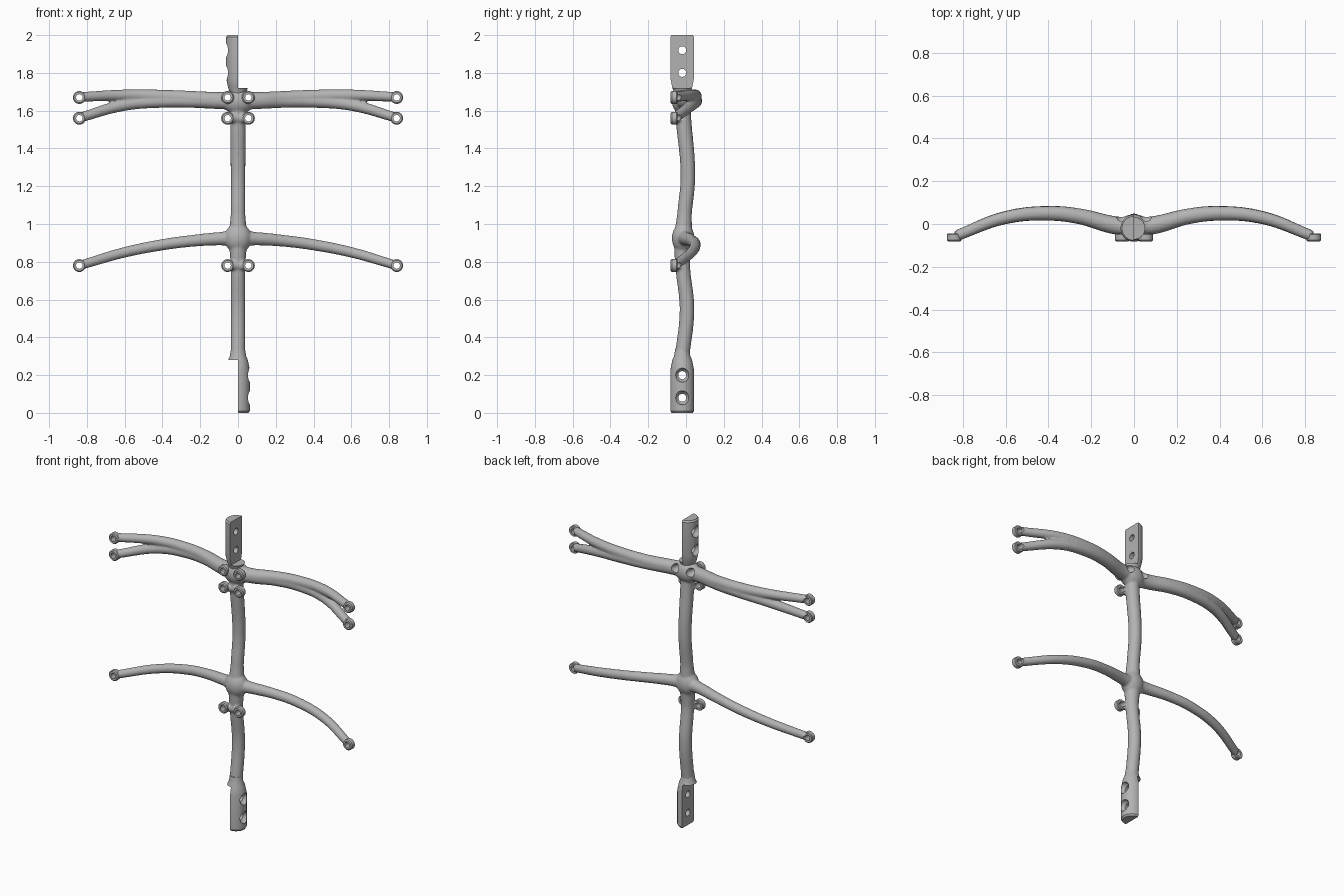
import bpy, bmesh, math
from mathutils import Matrix, Vector

cube = bpy.data.objects.get("Cube")
if cube:
    bpy.data.objects.remove(cube)

grey = bpy.data.materials.new("satin_grey")
grey.use_nodes = True
grey.diffuse_color = (0.45, 0.45, 0.45, 1)
grey.node_tree.nodes["Principled BSDF"].inputs["Base Color"].default_value = (0.45, 0.45, 0.45, 1)

ALONG_X = Matrix.Rotation(math.pi / 2, 4, 'Y')    # lathe axis to +x
ALONG_Y = Matrix.Rotation(-math.pi / 2, 4, 'X')   # lathe axis to +y


def add_object(name, mesh):
    ob = bpy.data.objects.new(name, mesh)
    bpy.context.collection.objects.link(ob)
    return ob


def lathe(bm, profile, matrix, closed=False, steps=32):
    """Spin (radius, height) points about z, then place with the matrix."""
    verts = [bm.verts.new((r, 0, h)) for r, h in profile]
    edges = [bm.edges.new(p) for p in zip(verts, verts[1:])]
    if closed:
        edges.append(bm.edges.new((verts[-1], verts[0])))
    before = set(bm.verts) - set(verts)
    bmesh.ops.spin(bm, geom=verts + edges, cent=(0, 0, 0), axis=(0, 0, 1),
                   angle=2 * math.pi, steps=steps)
    new = [v for v in bm.verts if v not in before]
    bmesh.ops.remove_doubles(bm, verts=new, dist=1e-5)
    new = [v for v in bm.verts if v not in before]
    bmesh.ops.transform(bm, matrix=matrix, verts=new)


def finish(bm, name):
    bmesh.ops.recalc_face_normals(bm, faces=bm.faces)
    mesh = bpy.data.meshes.new(name)
    bm.to_mesh(mesh)
    bm.free()
    return add_object(name, mesh)


def bake(ob):
    """Replace an object's mesh or curve by its evaluated mesh."""
    deps = bpy.context.evaluated_depsgraph_get()
    deps.update()
    mesh = bpy.data.meshes.new_from_object(ob.evaluated_get(deps))
    name = ob.name
    bpy.data.objects.remove(ob)
    return add_object(name, mesh)


def cut(ob, cutters):
    for c in cutters:
        c.hide_render = True
        mod = ob.modifiers.new("cut", 'BOOLEAN')
        mod.operation, mod.solver, mod.object = 'DIFFERENCE', 'EXACT', c
    ob = bake(ob)
    for c in cutters:
        bpy.data.objects.remove(c)
    return ob


def shade(ob, degrees=40):
    ob.data.materials.clear()
    ob.data.materials.append(grey)
    bpy.ops.object.select_all(action='DESELECT')
    ob.select_set(True)
    bpy.context.view_layer.objects.active = ob
    bpy.ops.object.shade_smooth_by_angle(angle=math.radians(degrees))


def tube(bm, points):
    """Add a smooth round tube through (x, y, z, radius) points."""
    curve = bpy.data.curves.new("path", 'CURVE')
    curve.dimensions = '3D'
    curve.bevel_depth, curve.bevel_resolution = 1, 6
    curve.use_fill_caps = True
    spline = curve.splines.new('BEZIER')
    spline.bezier_points.add(len(points) - 1)
    for p, (x, y, z, r) in zip(spline.bezier_points, points):
        p.co, p.radius = (x, y, z), r
        p.handle_left_type = p.handle_right_type = 'AUTO'
    ob = bake(add_object("path", curve))
    bm.from_mesh(ob.data)
    bpy.data.objects.remove(ob)


def ball(bm, centre, scale):
    matrix = Matrix.Translation(centre) @ Matrix.Diagonal((*scale, 1))
    bmesh.ops.create_uvsphere(bm, u_segments=24, v_segments=16, radius=1, matrix=matrix)


# Frame: spine, hubs and arms blended into one skin
bm = bmesh.new()
tube(bm, [(0, -.02, .3, .039), (0, .005, .55, .039), (0, -.017, .78, .039),
          (0, -.015, .92, .05), (0, -.008, 1.05, .039), (0, .01, 1.25, .039),
          (0, -.015, 1.58, .042), (0, -.02, 1.7, .045)])
ball(bm, (0, -.015, .925), (.072, .06, .08))
ball(bm, (0, -.015, 1.65), (.085, .06, .07))
upper = [(0, -.015, 1.655, .046), (.1, -.004, 1.657, .042), (.25, .035, 1.668, .037),
         (.4, .05, 1.677, .034), (.6, .03, 1.682, .03), (.83, -.055, 1.673, .026)]
lower = [(0, -.015, 1.65, .046), (.1, -.004, 1.65, .042), (.25, .035, 1.652, .037),
         (.4, .05, 1.65, .035), (.6, .03, 1.63, .031), (.83, -.055, 1.565, .026)]
single = [(0, -.015, .925, .045), (.1, .002, .922, .035), (.25, .033, .91, .031),
          (.4, .048, .89, .03), (.6, .028, .85, .028), (.83, -.055, .783, .025)]
for side in (1, -1):
    for path in (upper, lower, single):
        tube(bm, [(side * x, y, z, r) for x, y, z, r in path])
    # Short lugs carrying the middle eyelets
    for z in (.78, 1.56):
        tube(bm, [(0, -.03, z, .03), (side * .05, -.058, z, .023)])
frame = finish(bm, "frame")
remesh = frame.modifiers.new("blend", 'REMESH')
remesh.mode, remesh.voxel_size = 'VOXEL', .006
smooth = frame.modifiers.new("soften", 'SMOOTH')
smooth.factor, smooth.iterations = .5, 8
frame = bake(frame)

# Eyelets and their screw holes, recessed from behind at the upper hub
ring = [(.017, -.018), (.028, -.018), (.034, -.012), (.034, .014), (.03, .018), (.017, .018)]
hole = [(0, -.1), (.0175, -.1), (.0175, .2), (0, .2)]
recessed = [(0, -.1), (.0175, -.1), (.0175, .07), (.027, .08), (.027, .2), (0, .2)]
holes = bmesh.new()
for side, label in ((1, "left"), (-1, "right")):
    for x, place in ((.84, "outer"), (.055, "middle")):
        for z, row in ((.78, "bottom"), (1.56, "centre"), (1.67, "top")):
            at = Matrix.Translation((side * x, -.063, z)) @ ALONG_Y
            bm = bmesh.new()
            lathe(bm, ring, at, closed=True)
            shade(finish(bm, f"{label}_{place}_{row}_eyelet"), 30)
            lathe(holes, recessed if (x < .1 and z > 1.6) else hole, at)
frame = cut(frame, [finish(holes, "hole_cutter")])
shade(frame, 50)

# Half-lapped end plates, the upper one being the lower turned half round
socket = [(0, 0), (.056, 0), (.063, .01), (.063, .225), (.052, .28), (.043, .3),
          (.037, .34), (0, .34)]
screw = [(0, -.1), (.021, -.1), (.021, .035), (.03, .042), (.037, .058), (.037, .1), (0, .1)]
turned = Matrix.Translation((0, 0, 2)) @ Matrix.Rotation(math.pi, 4, 'Y')
for name, place in (("lower_end_plate", Matrix.Identity(4)), ("upper_end_plate", turned)):
    place = place @ Matrix.Translation((0, -.02, 0))
    bm = bmesh.new()
    lathe(bm, socket, place, steps=48)
    plate = finish(bm, name)
    bm = bmesh.new()
    bmesh.ops.create_cube(bm, size=1, matrix=place @ Matrix.Translation((-.1, 0, .09))
                          @ Matrix.Diagonal((.2, .3, .38, 1)))
    half = finish(bm, "half_cutter")
    bm = bmesh.new()
    for z in (.08, .2):
        lathe(bm, screw, place @ Matrix.Translation((0, 0, z)) @ ALONG_X)
    shade(cut(plate, [half, finish(bm, "screw_cutter")]), 30)
